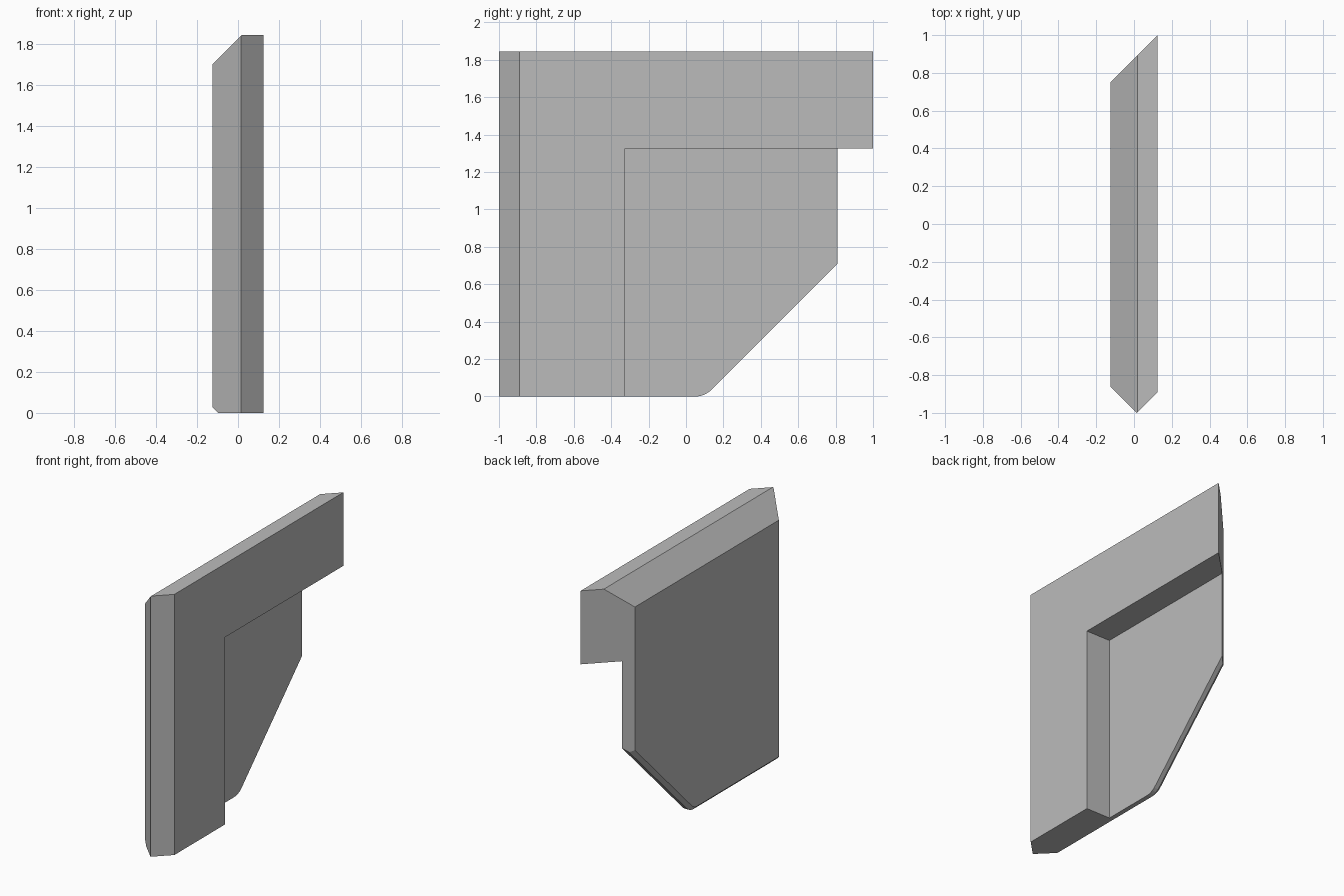
import bpy
import bmesh
from math import sin, cos, radians
from mathutils import Vector

cube = bpy.data.objects.get("Cube")
if cube:
    bpy.data.objects.remove(cube, do_unlink=True)

gray = bpy.data.materials.new("plain gray")
gray.use_nodes = True
gray.diffuse_color = (0.5, 0.5, 0.5, 1)
gray.node_tree.nodes["Principled BSDF"].inputs["Base Color"].default_value = (0.5, 0.5, 0.5, 1)


def block(name, low, high, slices=()):
    """Box between two corners, trimmed by planes given as (point, outward normal)."""
    low, high = Vector(low), Vector(high)
    bm = bmesh.new()
    bmesh.ops.create_cube(bm, size=1)
    for v in bm.verts:
        v.co = (low + high) / 2 + v.co * (high - low)
    for point, normal in slices:
        geom = bm.verts[:] + bm.edges[:] + bm.faces[:]
        cut = bmesh.ops.bisect_plane(bm, geom=geom, dist=1e-5, plane_co=point,
                                     plane_no=Vector(normal).normalized(), clear_outer=True)
        rim = [e for e in cut["geom_cut"] if isinstance(e, bmesh.types.BMEdge)]
        rim = [e for e in rim if e.is_boundary]
        if rim:
            bmesh.ops.holes_fill(bm, edges=rim, sides=0)
    bmesh.ops.recalc_face_normals(bm, faces=bm.faces[:])
    mesh = bpy.data.meshes.new(name)
    bm.to_mesh(mesh)
    bm.free()
    mesh.materials.append(gray)
    obj = bpy.data.objects.new(name, mesh)
    bpy.context.collection.objects.link(obj)
    return obj


HALF, TOP, RIDGE = 0.125, 1.845, 0.015

# Pointed front edge, slanted back and sloping top shoulder
slices = [
    ((RIDGE, -1, 0), (-1, -1, 0)),
    ((RIDGE, -1, 0), (1, -1, 0)),
    ((HALF, 1, 0), (-1, 1, 0)),
    ((RIDGE + 0.003, 0, TOP), (-1, 0, 1)),
]

# Underside curving into the diagonal, with a narrow chamfer along the outer face
radius, inset, steps = 0.12, 0.027, 4
centre = Vector((-HALF, 0.05, radius))
for i in range(steps + 1):
    a = radians(45 * i / steps)
    out = Vector((0, sin(a), -cos(a)))
    if i:
        slices.append((centre + out * radius, out))
    slices.append((centre + out * (radius - inset), out + Vector((-1, 0, 0))))

body = block("corner_panel", (-HALF, -1, 0), (HALF, 1, TOP), slices)

# Rectangular recess leaving an L-shaped raised frame
cutter = block("recess_cutter", (-0.065, -0.325, -1), (1, 2, 1.325))
cutter.hide_render = True
recess = body.modifiers.new("recess", "BOOLEAN")
recess.operation = "DIFFERENCE"
recess.solver = "EXACT"
recess.object = cutter
bpy.context.view_layer.objects.active = body
body.select_set(True)
bpy.ops.object.modifier_apply(modifier=recess.name)
bpy.data.objects.remove(cutter, do_unlink=True)
